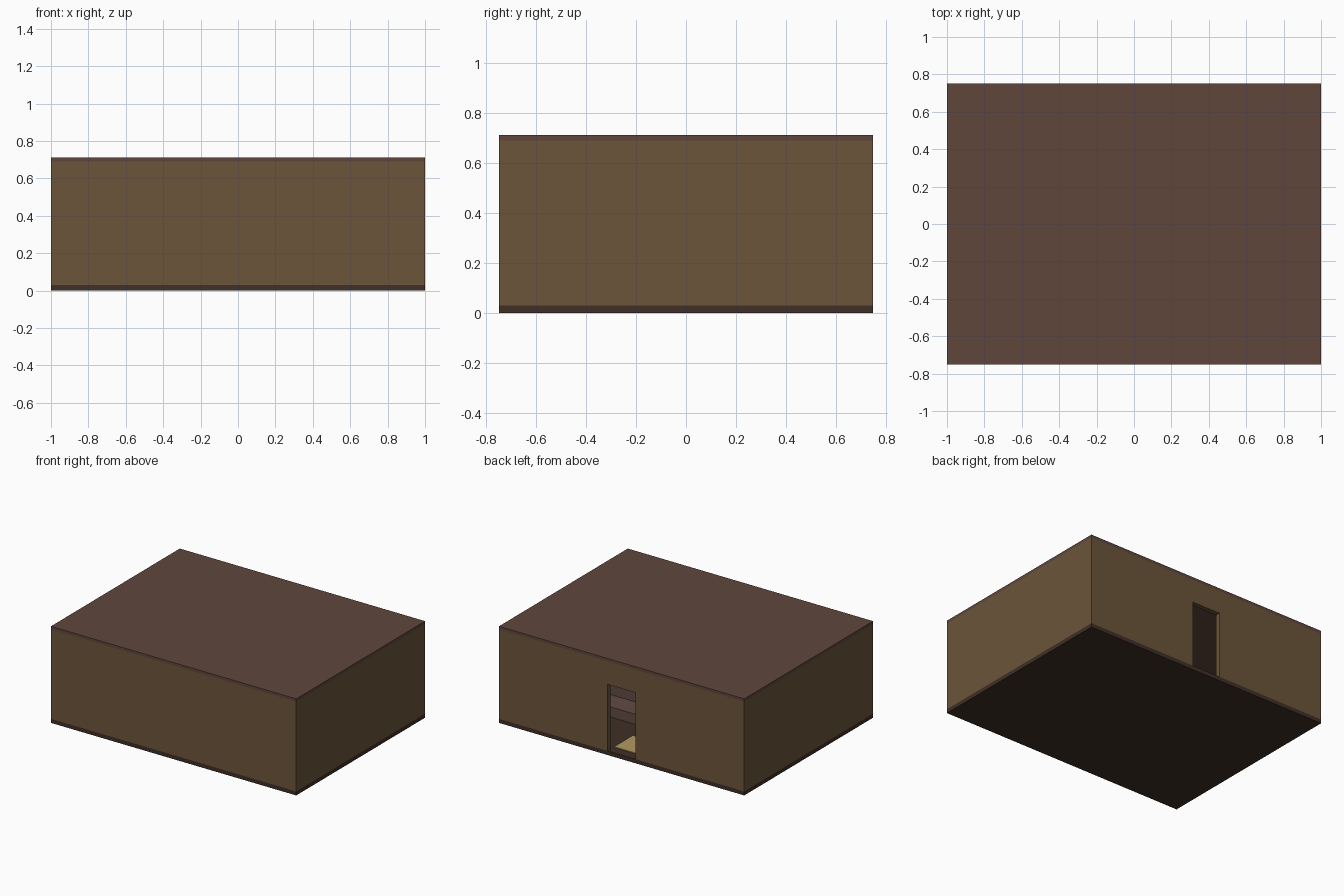
import bpy

if "Cube" in bpy.data.objects:
    bpy.data.objects.remove(bpy.data.objects["Cube"])


def material(name, rgb):
    m = bpy.data.materials.new(name)
    m.diffuse_color = (*rgb, 1)
    m.use_nodes = True
    m.node_tree.nodes["Principled BSDF"].inputs["Base Color"].default_value = m.diffuse_color
    return m


WALL = material("wall_plaster", (0.15, 0.09, 0.043))
ROOF = material("roof_brown", (0.115, 0.062, 0.045))
DARK = material("dark_wood", (0.05, 0.028, 0.02))
SEAT = material("bench_wood", (0.12, 0.07, 0.055))
STRAW = material("straw", (0.45, 0.32, 0.12))


def box(name, x, y, z, mat):
    """Axis-aligned box from (min, max) ranges."""
    bpy.ops.mesh.primitive_cube_add(size=1, location=[(a + b) / 2 for a, b in (x, y, z)])
    ob = bpy.context.object
    ob.name = name
    ob.scale = [b - a for a, b in (x, y, z)]
    bpy.ops.object.transform_apply(location=False, rotation=False, scale=True)
    ob.data.materials.append(mat)
    return ob


W, D, T = 1.0, 0.75, 0.035      # half width, half depth, wall thickness
Z0, Z1, Z2 = 0.03, 0.69, 0.712  # floor top, wall top, roof top
DX, DZ = 0.115, 0.52            # door half width and head height

# Floor slab and flat roof
box("floor_slab", (-W, W), (-D, D), (0, Z0), DARK)
box("roof_slab", (-W, W), (-D, D), (Z1, Z2), ROOF)

# Walls, the back one split around the doorway
box("front_wall", (-W, W), (-D, -D + T), (Z0, Z1), WALL)
for side, s in (("left", -1), ("right", 1)):
    box(side + "_wall", sorted((s * W, s * (W - T))), (-D + T, D - T), (Z0, Z1), WALL)
    box("back_wall_" + side, sorted((s * DX, s * W)), (D - T, D), (Z0, Z1), WALL)
box("back_wall_over_door", (-DX, DX), (D - T, D), (DZ, Z1), WALL)

# Mat just inside the doorway
box("door_mat", (-0.11, 0.11), (0.46, 0.68), (Z0, Z0 + 0.006), STRAW)

# Low bench with a back, facing the door
box("bench_seat", (-0.6, 0.6), (0.14, 0.30), (Z0, 0.105), SEAT)
box("bench_back", (-0.6, 0.6), (0.10, 0.14), (Z0, 0.20), SEAT)
